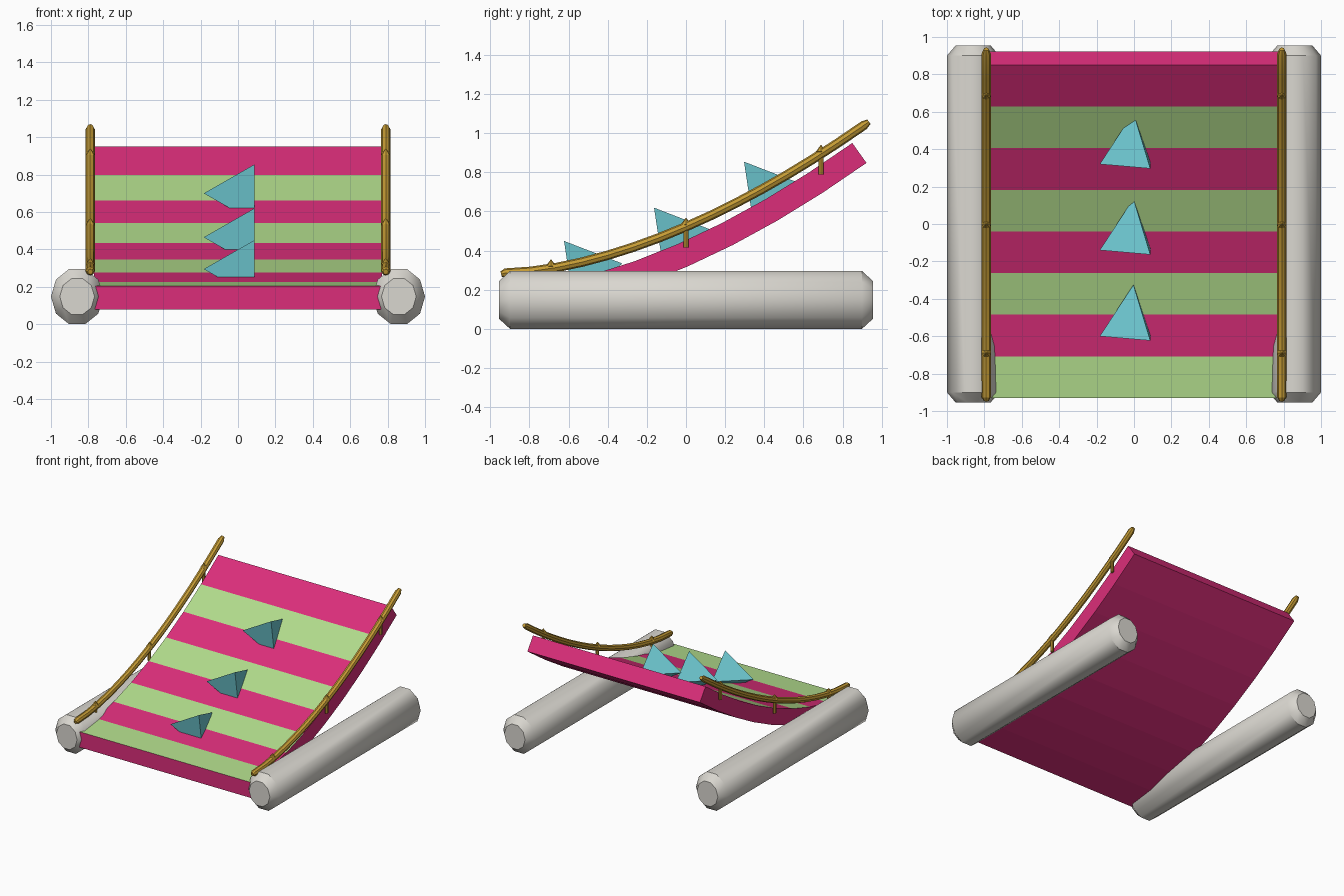
import bpy, bmesh, math
from mathutils import Vector

if "Cube" in bpy.data.objects:
    bpy.data.objects.remove(bpy.data.objects["Cube"])


def material(name, rgb):
    m = bpy.data.materials.new(name)
    m.diffuse_color = (*rgb, 1)
    m.use_nodes = True
    m.node_tree.nodes["Principled BSDF"].inputs["Base Color"].default_value = m.diffuse_color
    return m


GREY = material("light grey", (0.70, 0.68, 0.63))
PINK = material("pink", (0.71, 0.027, 0.195))
GREEN = material("light green", (0.44, 0.71, 0.26))
GOLD = material("gold", (0.56, 0.33, 0.035))
CYAN = material("cyan", (0.16, 0.60, 0.66))


def finish(name, bm, mats, smooth=None):
    bmesh.ops.recalc_face_normals(bm, faces=bm.faces)
    me = bpy.data.meshes.new(name)
    bm.to_mesh(me)
    bm.free()
    ob = bpy.data.objects.new(name, me)
    bpy.context.collection.objects.link(ob)
    for m in mats:
        me.materials.append(m)
    if smooth:
        bpy.ops.object.select_all(action='DESELECT')
        ob.select_set(True)
        bpy.context.view_layer.objects.active = ob
        bpy.ops.object.shade_smooth_by_angle(angle=math.radians(smooth))
    return ob


def tube(name, path, sides, mat, smooth=None, phase=0.0):
    """Closed tube through (centre, radius_x, radius_across) rings in a y-z plane."""
    bm = bmesh.new()
    rings = []
    for i, (c, rx, rn) in enumerate(path):
        a = Vector(path[max(i - 1, 0)][0])
        b = Vector(path[min(i + 1, len(path) - 1)][0])
        across = Vector((1, 0, 0)).cross((b - a).normalized())
        ring = []
        for k in range(sides):
            t = 2 * math.pi * k / sides + phase
            ring.append(bm.verts.new(Vector(c) + Vector((rx * math.cos(t), 0, 0))
                                     + across * rn * math.sin(t)))
        rings.append(ring)
    for r0, r1 in zip(rings, rings[1:]):
        for k in range(sides):
            j = (k + 1) % sides
            bm.faces.new((r0[k], r0[j], r1[j], r1[k]))
    bm.faces.new(rings[0])
    bm.faces.new(rings[-1])
    return finish(name, bm, [mat], smooth)


def deck_z(y):
    return 0.205 + 0.745 * max(0, (y + 0.93) / 1.78) ** 1.7


def rail_z(y):
    return 0.285 + 0.77 * max(0, (y + 0.93) / 1.86) ** 1.7


# Curved deck with eight stripes on its top
STRIPES, THICK, HALF = 8, 0.125, 0.77
bm = bmesh.new()
sections = []
for i in range(STRIPES + 1):
    t = i / STRIPES
    y = -0.93 + 1.78 * t
    slope = 0.745 * 1.7 / 1.78 * t ** 0.7
    n = Vector((0, -slope, 1)).normalized()
    top = Vector((0, y, deck_z(y)))
    low = top - n * THICK
    sections.append([bm.verts.new(p + Vector((x, 0, 0)))
                     for p, x in ((top, -HALF), (top, HALF), (low, HALF), (low, -HALF))])
for i, (a, b) in enumerate(zip(sections, sections[1:])):
    for k in range(4):
        f = bm.faces.new((a[k], a[(k + 1) % 4], b[(k + 1) % 4], b[k]))
        f.material_index = 1 if k == 0 and i % 2 == 0 else 0
bm.faces.new(sections[0])
bm.faces.new(sections[-1])
finish("deck", bm, [PINK, GREEN])

# Three-sided fins lying on the deck, tips pointing back
for i, (y, z) in enumerate(((-0.60, 0.295), (-0.14, 0.465), (0.32, 0.70))):
    bm = bmesh.new()
    c = Vector((-0.003, y, z))
    axis = Vector((0, 0.99, 0.14))
    up = Vector((0, -0.15, 0.99))
    base = []
    for k in range(3):
        t = math.pi + 2 * math.pi * k / 3
        base.append(bm.verts.new(c + Vector((0.18 * math.cos(t), 0, 0))
                                 + up * 0.18 * math.sin(t)))
    tip = bm.verts.new(c + axis * 0.278)
    bm.faces.new(base)
    for k in range(3):
        bm.faces.new((base[k], base[(k + 1) % 3], tip))
    finish(f"fin_{i + 1}", bm, [CYAN])

for side, s in (("left", -1), ("right", 1)):
    # Pontoon with bevelled ends
    x, z = s * 0.86, 0.148
    tube(f"{side}_pontoon",
         [((x, -0.955, z), 0.093, 0.102), ((x, -0.90, z), 0.14, 0.155),
          ((x, 0.90, z), 0.14, 0.155), ((x, 0.955, z), 0.093, 0.102)],
         10, GREY, 40)

    # Hand rail with tapered ends
    x = s * 0.79
    N = 14
    path = [((x, -0.945, rail_z(-0.93) - 0.005), 0.014, 0.014)]
    for i in range(N + 1):
        y = -0.925 + 1.835 * i / N
        path.append(((x, y, rail_z(y)), 0.025, 0.024))
    path.append(((x, 0.935, rail_z(0.935)), 0.014, 0.014))
    tube(f"{side}_rail", path, 8, GOLD, 30)

    # Rail posts with pointed caps
    for i, y in enumerate((-0.69, 0, 0.69)):
        z = rail_z(y)
        tube(f"{side}_post_{i + 1}",
             [((x, y, z - 0.105), 0.013, 0.013), ((x, y, z + 0.005), 0.013, 0.013),
              ((x, y, z + 0.012), 0.026, 0.026), ((x, y, z + 0.045), 0.002, 0.002)],
             8, GOLD)
